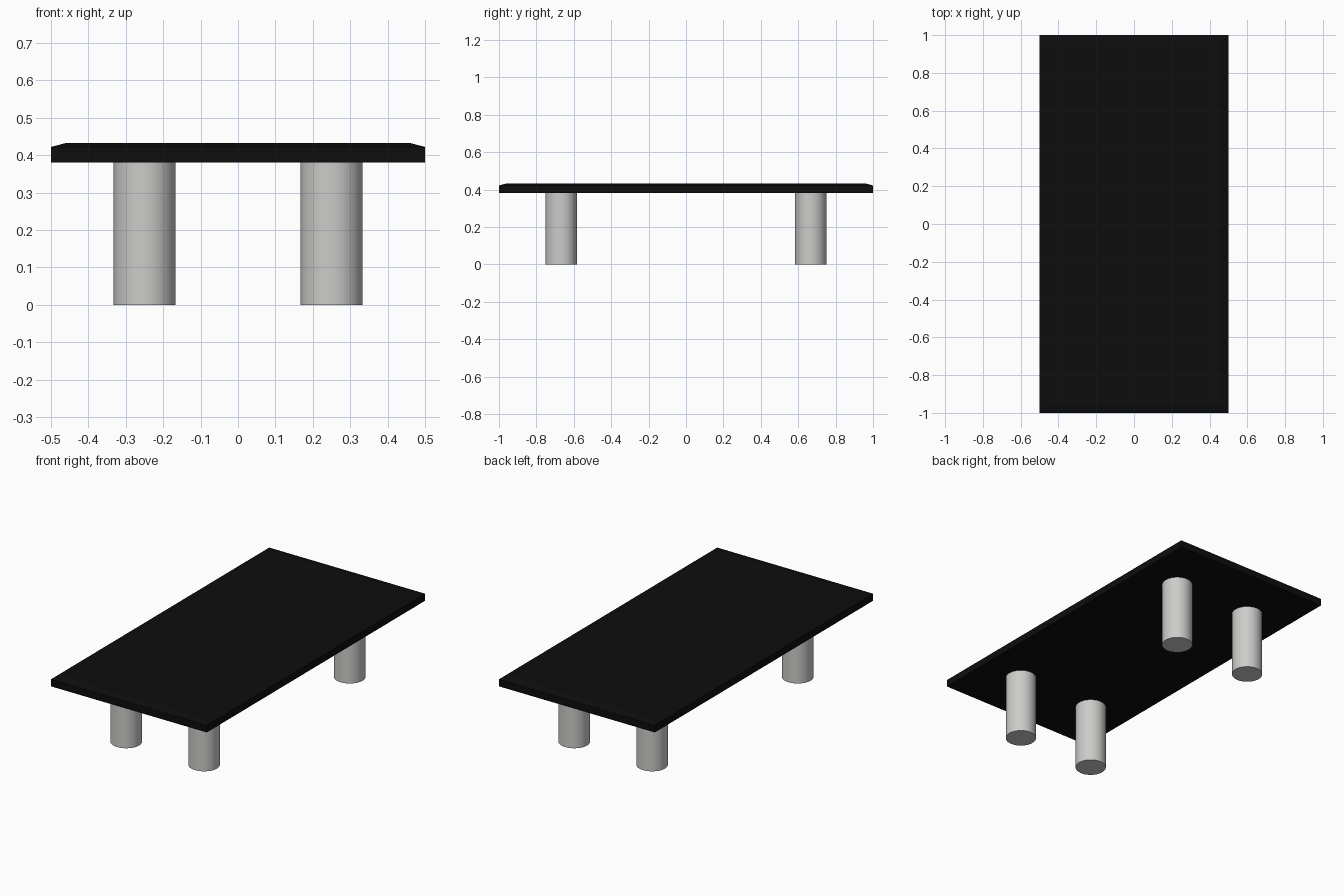
import bpy, bmesh, math

if "Cube" in bpy.data.objects:
    bpy.data.objects.remove(bpy.data.objects["Cube"])


def material(name, rgb):
    m = bpy.data.materials.new(name)
    m.diffuse_color = (*rgb, 1.0)
    m.use_nodes = True
    m.node_tree.nodes["Principled BSDF"].inputs["Base Color"].default_value = m.diffuse_color
    return m


black = material("black", (0.004, 0.004, 0.004))
grey = material("light grey", (0.6, 0.6, 0.59))

LEG_H, EDGE_Z, TOP_Z, INSET = 0.381, 0.422, 0.433, 0.042

# Table top: slab whose upper rim slopes in to a slightly smaller flat face
bm = bmesh.new()
rings = []
for hx, hy, z in ((0.5, 1.0, LEG_H), (0.5, 1.0, EDGE_Z),
                  (0.5 - INSET, 1.0 - INSET, TOP_Z)):
    rings.append([bm.verts.new((sx * hx, sy * hy, z))
                  for sx, sy in ((-1, -1), (1, -1), (1, 1), (-1, 1))])
for low, high in zip(rings, rings[1:]):
    for i in range(4):
        j = (i + 1) % 4
        bm.faces.new((low[i], low[j], high[j], high[i]))
bm.faces.new(rings[0][::-1])
bm.faces.new(rings[-1])
mesh = bpy.data.meshes.new("table_top")
bm.to_mesh(mesh)
bm.free()
top = bpy.data.objects.new("table_top", mesh)
bpy.context.collection.objects.link(top)
mesh.materials.append(black)

# Four round legs
for y, end in ((-0.667, "front"), (0.667, "back")):
    for x, side in ((-0.25, "left"), (0.25, "right")):
        bpy.ops.mesh.primitive_cylinder_add(vertices=48, radius=0.083, depth=LEG_H,
                                            location=(x, y, LEG_H / 2))
        leg = bpy.context.object
        leg.name = f"{end}_{side}_leg"
        leg.data.materials.append(grey)
        bpy.ops.object.shade_smooth_by_angle(angle=math.radians(30))
